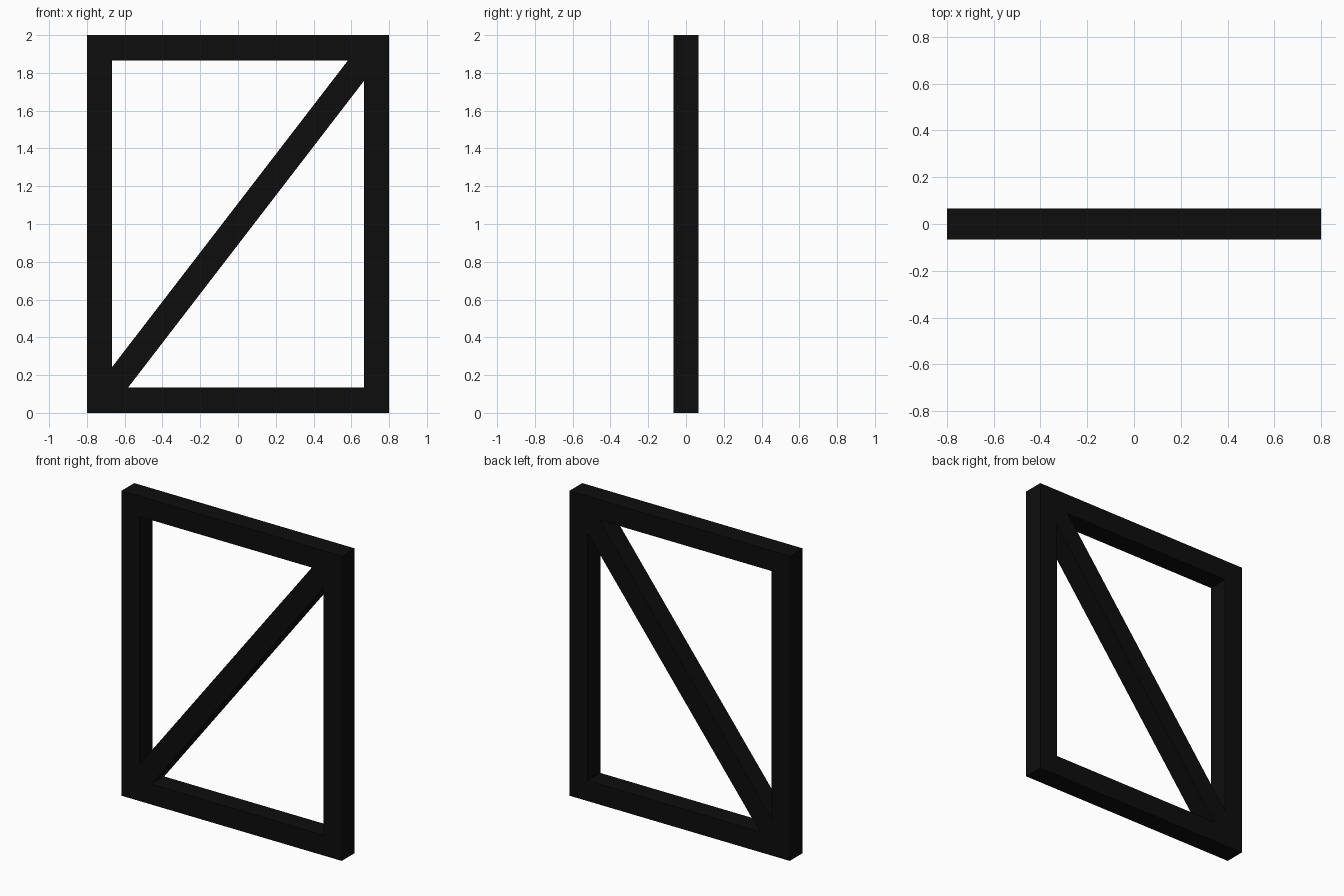
import bpy, bmesh

if "Cube" in bpy.data.objects:
    bpy.data.objects.remove(bpy.data.objects["Cube"])

W, H = 1.6, 2.0      # outer width and height
T = 2 / 15           # square timber section

black = bpy.data.materials.new("black_paint")
black.diffuse_color = (0.004, 0.004, 0.004, 1)
black.use_nodes = True
black.node_tree.nodes["Principled BSDF"].inputs["Base Color"].default_value = black.diffuse_color


def panel(name, outline):
    """Extrude an x/z outline to the timber depth, centred on y = 0."""
    bm = bmesh.new()
    face = bm.faces.new([bm.verts.new((x, -T / 2, z)) for x, z in outline])
    ext = bmesh.ops.extrude_face_region(bm, geom=[face])
    verts = [v for v in ext["geom"] if isinstance(v, bmesh.types.BMVert)]
    bmesh.ops.translate(bm, verts=verts, vec=(0, T, 0))
    bmesh.ops.recalc_face_normals(bm, faces=bm.faces)
    mesh = bpy.data.meshes.new(name)
    bm.to_mesh(mesh)
    bm.free()
    mesh.materials.append(black)
    obj = bpy.data.objects.new(name, mesh)
    bpy.context.collection.objects.link(obj)
    return obj


def bar(name, x0, x1, z0, z1):
    return panel(name, [(x0, z0), (x1, z0), (x1, z1), (x0, z1)])


# Inner opening half width and its bottom / top
ix, z0, z1 = W / 2 - T, T, H - T

# Upright posts and the rails between them
bar("left_post", -W / 2, -ix, 0, H)
bar("right_post", ix, W / 2, 0, H)
bar("bottom_rail", -ix, ix, 0, T)
bar("top_rail", -ix, ix, z1, H)

# Diagonal brace, corner to corner, ends trimmed to the opening
dx, dz = 2 * ix, z1 - z0
length = (dx * dx + dz * dz) ** 0.5
cut_x = T / 2 * length / dz
cut_z = T / 2 * length / dx
panel("diagonal_brace", [
    (-ix, z0), (-ix + cut_x, z0), (ix, z1 - cut_z),
    (ix, z1), (ix - cut_x, z1), (-ix, z0 + cut_z),
])
